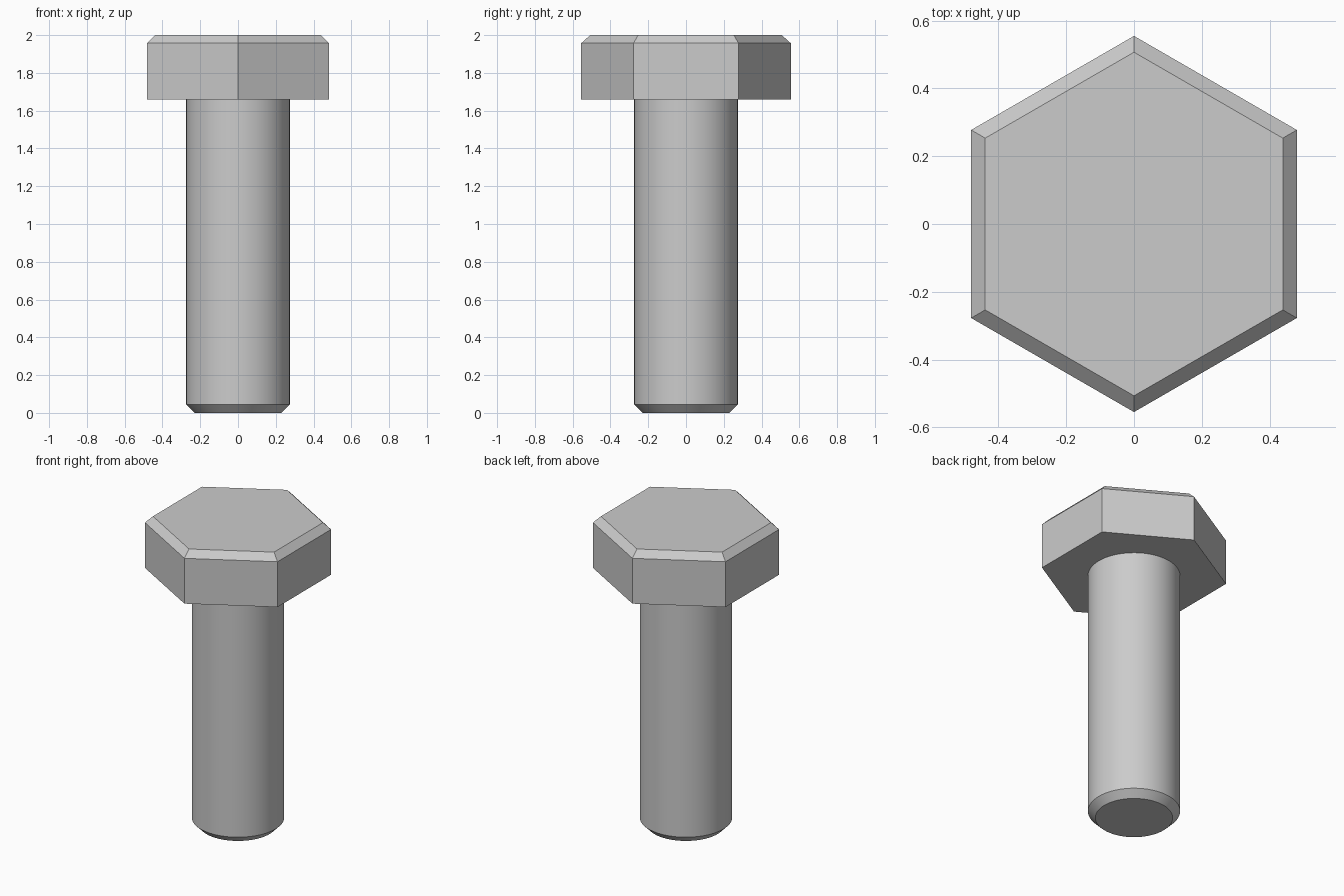
import bpy, bmesh
from math import sin, cos, pi, radians

if "Cube" in bpy.data.objects:
    bpy.data.objects.remove(bpy.data.objects["Cube"])


def stacked_prism(name, sides, profile, start_angle):
    """Closed solid from regular rings given as (radius, z), bottom to top."""
    bm = bmesh.new()
    rings = []
    for r, z in profile:
        angles = [start_angle + 2 * pi * i / sides for i in range(sides)]
        rings.append([bm.verts.new((r * cos(a), r * sin(a), z)) for a in angles])
    for low, high in zip(rings, rings[1:]):
        for i in range(sides):
            j = (i + 1) % sides
            bm.faces.new((low[i], low[j], high[j], high[i]))
    bm.faces.new(rings[0][::-1])
    bm.faces.new(rings[-1])
    mesh = bpy.data.meshes.new(name)
    bm.to_mesh(mesh)
    bm.free()
    obj = bpy.data.objects.new(name, mesh)
    bpy.context.collection.objects.link(obj)
    return obj


# Hexagonal head with chamfered top rim, corners on the y axis
stacked_prism("bolt_head", 6, [(0.555, 1.66), (0.555, 1.957), (0.507, 2.0)], pi / 2)

# Round shank with chamfered tip, seated against the head
shank = stacked_prism("bolt_shank", 64, [(0.23, 0), (0.274, 0.045), (0.274, 1.66)], 0)
bpy.context.view_layer.objects.active = shank
shank.select_set(True)
bpy.ops.object.shade_smooth_by_angle(angle=radians(30))
